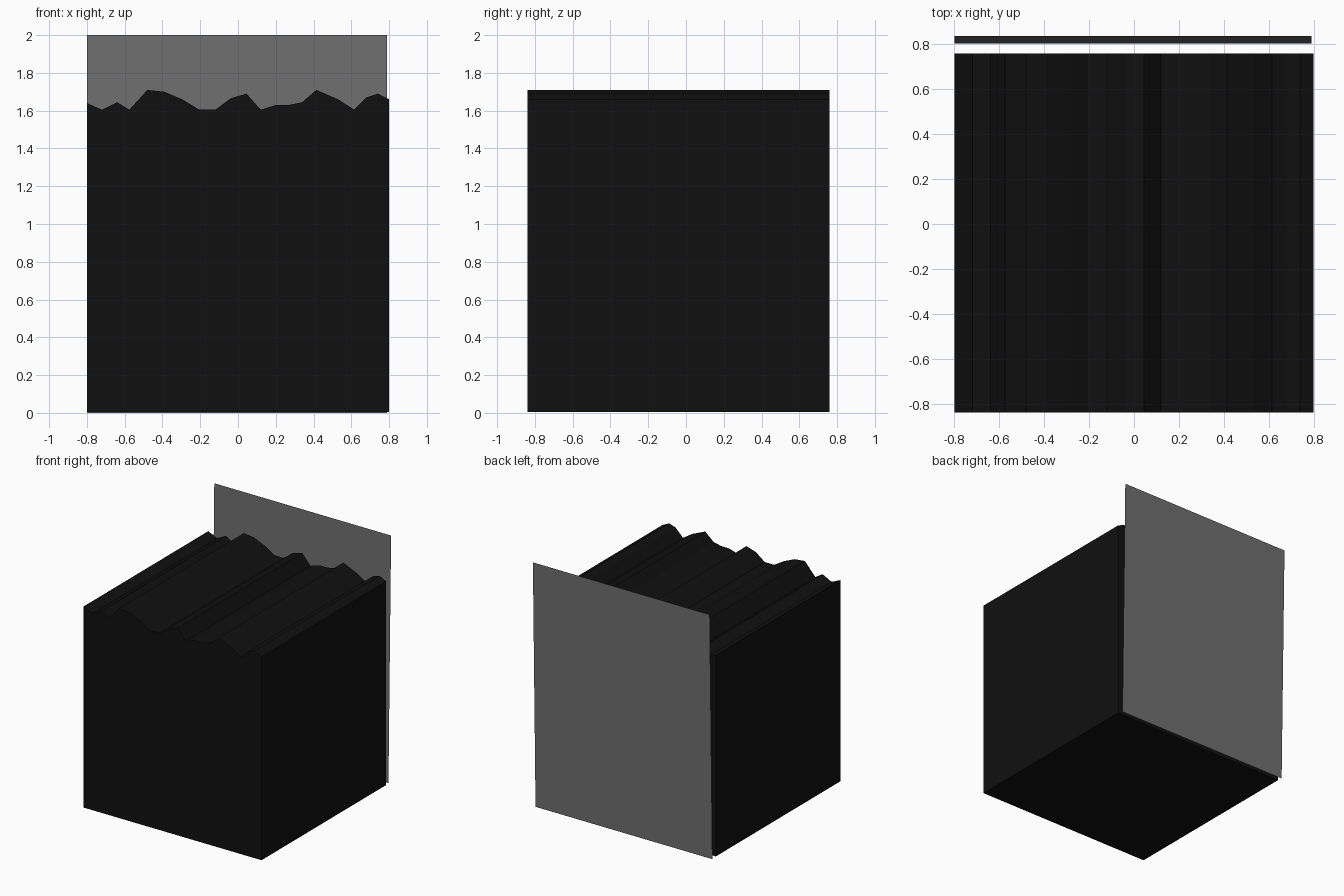
import bpy
import bmesh

if "Cube" in bpy.data.objects:
    bpy.data.objects.remove(bpy.data.objects["Cube"])


def material(name, value):
    mat = bpy.data.materials.new(name)
    mat.diffuse_color = (value, value, value, 1)
    mat.use_nodes = True
    mat.node_tree.nodes["Principled BSDF"].inputs["Base Color"].default_value = mat.diffuse_color
    return mat


def add_object(name, bm, mat):
    mesh = bpy.data.meshes.new(name)
    bm.to_mesh(mesh)
    bm.free()
    mesh.materials.append(mat)
    obj = bpy.data.objects.new(name, mesh)
    bpy.context.collection.objects.link(obj)
    return obj


# Ridged block: jagged front outline extruded straight to the back
ridge = [(-0.80, 1.64), (-0.72, 1.605), (-0.64, 1.645), (-0.575, 1.605),
         (-0.48, 1.71), (-0.39, 1.70), (-0.295, 1.66), (-0.205, 1.605),
         (-0.12, 1.605), (-0.04, 1.665), (0.045, 1.69), (0.12, 1.605),
         (0.20, 1.63), (0.27, 1.63), (0.34, 1.645), (0.415, 1.71),
         (0.53, 1.66), (0.615, 1.605), (0.68, 1.67), (0.74, 1.69),
         (0.80, 1.66)]
outline = [(0.80, 0.005), (-0.80, 0.005)] + ridge
bm = bmesh.new()
front = bm.faces.new([bm.verts.new((x, -0.84, z)) for x, z in outline])
extruded = bmesh.ops.extrude_face_region(bm, geom=[front], use_keep_orig=True)
back_verts = [g for g in extruded["geom"] if isinstance(g, bmesh.types.BMVert)]
bmesh.ops.translate(bm, vec=(0, 1.60, 0), verts=back_verts)
bmesh.ops.recalc_face_normals(bm, faces=bm.faces)
add_object("ridged_block", bm, material("block_black", 0.005))

# Back panel: single sheet leaning slightly backwards
bm = bmesh.new()
corners = [(-0.80, 0.804, 0), (0.79, 0.804, 0), (0.79, 0.838, 2), (-0.80, 0.838, 2)]
bm.faces.new([bm.verts.new(c) for c in corners])
add_object("back_panel", bm, material("panel_grey", 0.16))
